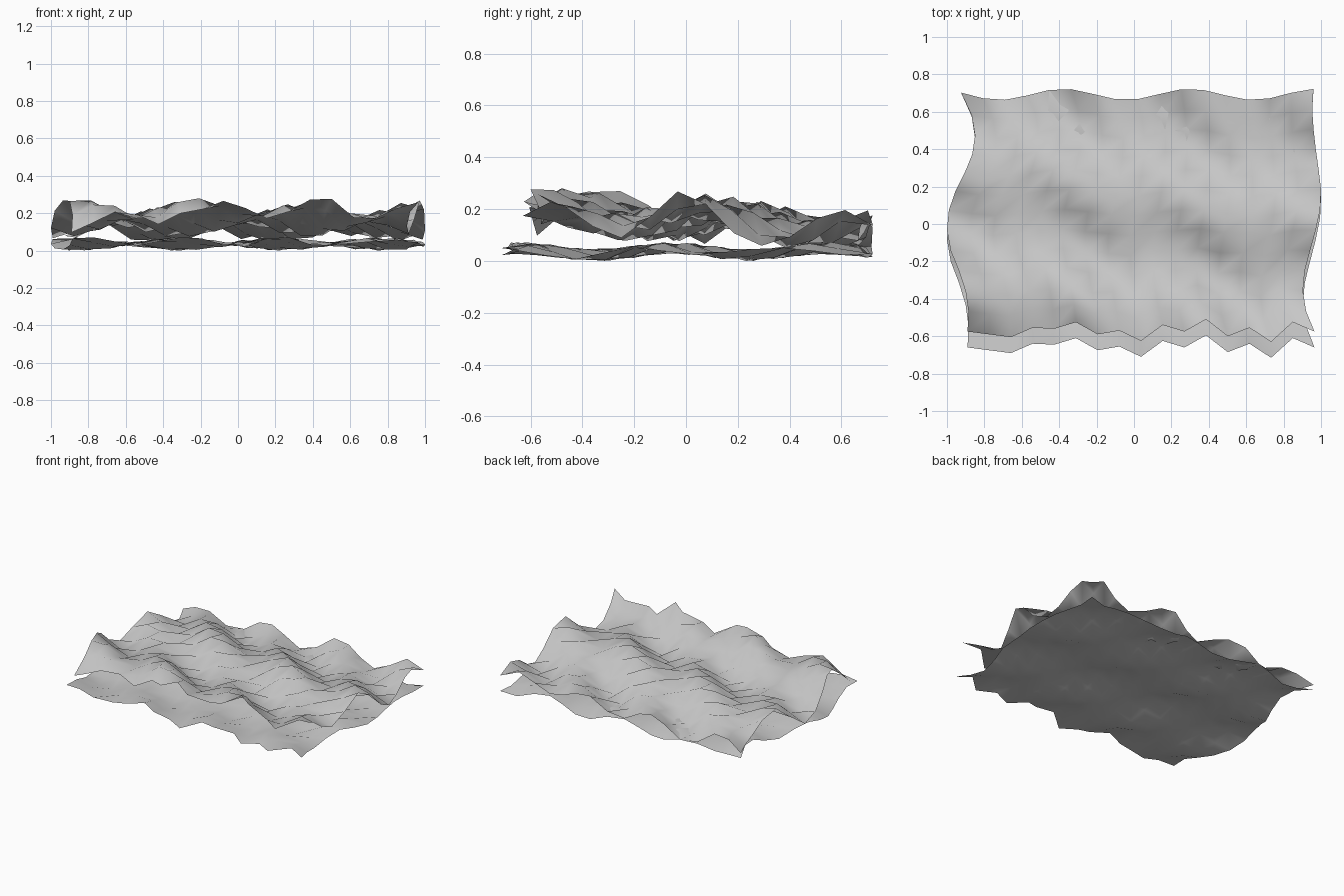
import bpy
import bmesh
from math import cos, tau

# Remove the default cube only
default_cube = bpy.data.objects.get("Cube")
if default_cube:
    bpy.data.objects.remove(default_cube, do_unlink=True)

COLUMNS, ROWS = 16, 12

# Edge outlines shared by both sheets, listed front to back and right to left
LEFT_EDGE = [.965, .92, .903, .913, .942, .972, .995, 1, .987, .972, .96, .953, .96]
RIGHT_EDGE = [-.89, -.885, -.9, -.935, -.98, -1, -.99, -.955, -.905, -.865, -.85, -.868, -.925]
FRONT_EDGE = [-.575, -.59, -.605, -.555, -.56, -.525, -.59, -.57, -.625,
              -.54, -.575, -.51, -.6, -.555, -.63, -.525, -.575]
FRONT_MEAN = sum(FRONT_EDGE) / len(FRONT_EDGE)


def wave(position, crest, length):
    """Cosine wave with a crest at the given position."""
    return cos(tau * (position - crest) / length)


def make_material(name, colour):
    material = bpy.data.materials.new(name)
    material.use_nodes = True
    material.diffuse_color = colour
    material.node_tree.nodes["Principled BSDF"].inputs["Base Color"].default_value = colour
    return material


def upper_height(x, y):
    # Slanted broad swell plus a strong diagonal ripple, both sinking to the back
    behind = max(y, 0)
    swell = (.046 - .03 * behind) * wave(y + .2 * x, .19, .69)
    ripple = .056 * wave(x + .945 * y, -.11, .54)
    return .17 + swell + ripple - .02 * y - .06 * behind


def lower_height(x, y):
    # Shallow ripples, highest where the upper sheet dips
    ripple = .024 * wave(x + .945 * y, -.36, .54)
    swell = .013 * wave(y, -.05, .6)
    return .04 + ripple + swell


def make_sheet(name, height, front_shift, material):
    """Wavy single-layer sheet, with a ragged front and rippled other edges."""
    mesh = bpy.data.meshes.new(name)
    bm = bmesh.new()
    grid = []
    for row in range(ROWS + 1):
        depth = row / ROWS
        line = []
        for column in range(COLUMNS + 1):
            across = column / COLUMNS
            x = RIGHT_EDGE[row] + across * (LEFT_EDGE[row] - RIGHT_EDGE[row])
            back = .693 + .03 * wave(x, .3, .68)
            front = FRONT_MEAN + front_shift
            ragged = (FRONT_EDGE[column] - FRONT_MEAN) * (1 - depth) ** 4
            y = front + depth * (back - front) + ragged
            line.append(bm.verts.new((x, y, height(x, y))))
        grid.append(line)
    for near, far in zip(grid, grid[1:]):
        for i in range(COLUMNS):
            face = bm.faces.new((near[i], near[i + 1], far[i + 1], far[i]))
            face.smooth = True
    # Rest the lower sheet exactly on the ground
    if front_shift:
        lowest = min(vert.co.z for vert in bm.verts)
        bmesh.ops.translate(bm, verts=bm.verts, vec=(0, 0, -lowest))
    bm.to_mesh(mesh)
    bm.free()
    mesh.materials.append(material)
    sheet = bpy.data.objects.new(name, mesh)
    bpy.context.collection.objects.link(sheet)
    return sheet


grey = make_material("light grey", (.6, .6, .6, 1))

# Two stacked sheets
make_sheet("upper_sheet", upper_height, 0, grey)
make_sheet("lower_sheet", lower_height, -.085, grey)
